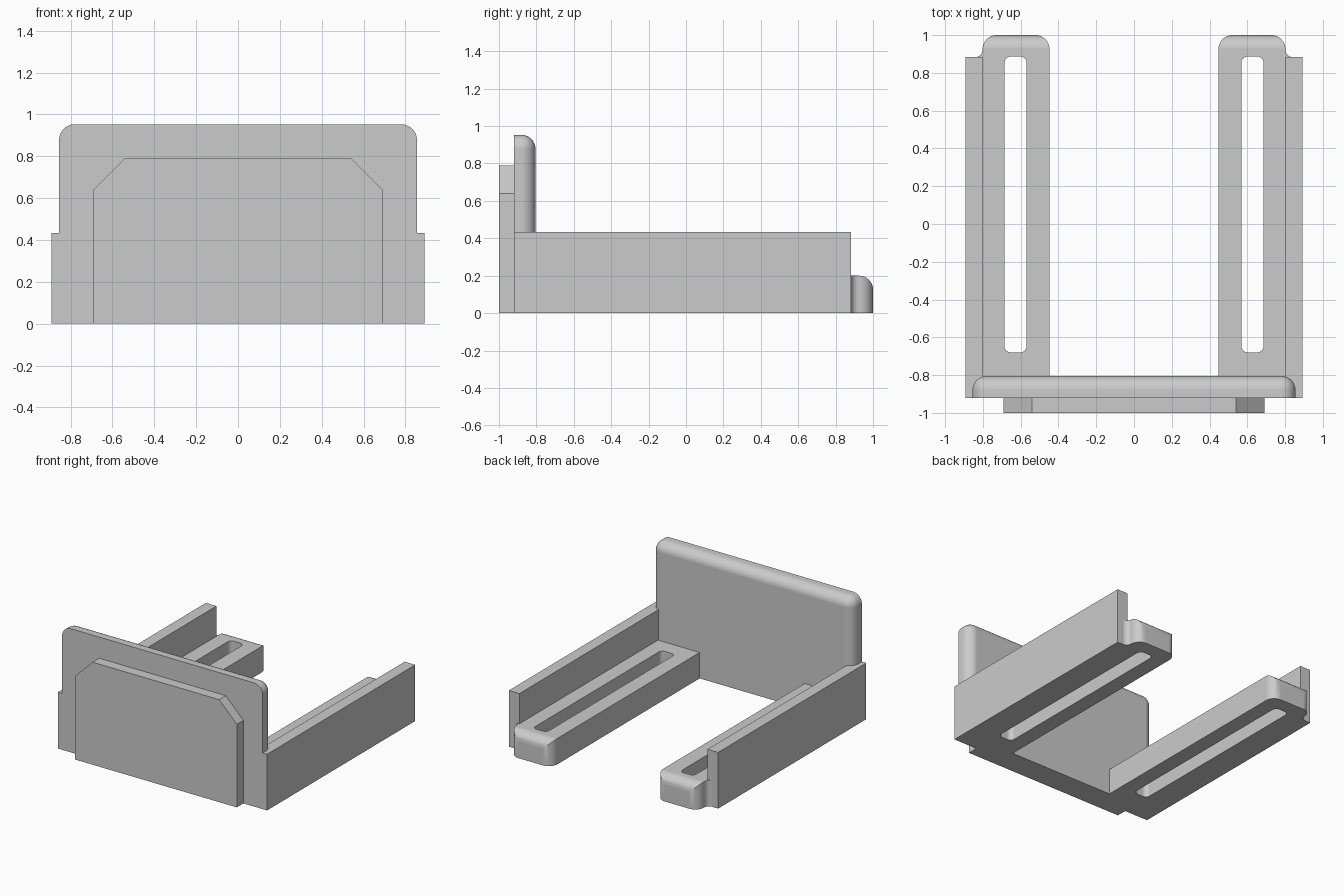
import bpy, bmesh, math
from mathutils import Vector

if "Cube" in bpy.data.objects:
    bpy.data.objects.remove(bpy.data.objects["Cube"], do_unlink=True)

grey = bpy.data.materials.new("plain grey")
grey.use_nodes = True
COLOUR = (0.6, 0.6, 0.6, 1)
grey.diffuse_color = COLOUR
grey.node_tree.nodes["Principled BSDF"].inputs["Base Color"].default_value = COLOUR


def link(name, bm):
    bmesh.ops.recalc_face_normals(bm, faces=bm.faces)
    mesh = bpy.data.meshes.new(name)
    bm.to_mesh(mesh)
    bm.free()
    mesh.materials.append(grey)
    obj = bpy.data.objects.new(name, mesh)
    bpy.context.collection.objects.link(obj)
    return obj


def box(name, lo, hi, radius=0, rule=None, segments=12):
    """Box between two corners; edges picked by the rule are rounded."""
    lo, hi = Vector(lo), Vector(hi)
    bm = bmesh.new()
    bmesh.ops.create_cube(bm, size=1)
    for v in bm.verts:
        v.co = Vector([h if c > 0 else l for c, l, h in zip(v.co, lo, hi)])
    if rule:
        same = lambda e, i, value: all(abs(v.co[i] - value) < 1e-4 for v in e.verts)
        edges = [e for e in bm.edges if rule(e, same, lo, hi)]
        bmesh.ops.bevel(bm, geom=edges, offset=radius, segments=segments,
                        profile=0.5, affect='EDGES', clamp_overlap=True)
    return link(name, bm)


def prism(name, points, place, depth):
    """Extrude a 2D outline along a vector."""
    bm = bmesh.new()
    face = bm.faces.new([bm.verts.new(place(a, b)) for a, b in points])
    made = bmesh.ops.extrude_face_region(bm, geom=[face])["geom"]
    bmesh.ops.translate(bm, vec=depth, verts=[g for g in made if isinstance(g, bmesh.types.BMVert)])
    return link(name, bm)


def finish(obj, mirrored=False):
    bpy.ops.object.select_all(action='DESELECT')
    obj.select_set(True)
    bpy.context.view_layer.objects.active = obj
    bpy.ops.object.shade_smooth_by_angle(angle=math.radians(30))
    if mirrored:
        obj.modifiers.new("Mirror", 'MIRROR').use_mirror_merge = False
    obj.modifiers.new("Flat face normals", 'WEIGHTED_NORMAL').keep_sharp = True


def back_edges(e, same, lo, hi):
    return same(e, 1, hi.y) and not same(e, 2, lo.z)


def upright_edges(e, same, lo, hi):
    return abs(e.verts[0].co.z - e.verts[1].co.z) > 0.01


def plate_edges(e, same, lo, hi):
    top_corner = same(e, 2, hi.z) and abs(e.verts[0].co.y - e.verts[1].co.y) > 0.01
    return top_corner or back_edges(e, same, lo, hi)


# Upright plate with rounded rear rim
finish(box("upright_plate", (-0.855, -0.92, 0), (0.855, -0.805, 0.953), 0.075, plate_edges))

# Front panel with chamfered top corners
half = [(0.69, 0), (0.69, 0.64), (0.54, 0.79)]
outline = half + [(-x, z) for x, z in reversed(half)]
finish(prism("front_panel", outline, lambda x, z: (x, -1, z), (0, 0.08, 0)))

# Slotted base arms, rounded at the rear end
arm = box("base_arms", (0.447, -0.9, 0), (0.802, 1, 0.2), 0.075, back_edges)
cutter = box("slot_cutter", (0.568, -0.68, -0.1), (0.686, 0.887, 0.4), 0.035, upright_edges, 8)
cutter.hide_render = True
cut = arm.modifiers.new("Slot", 'BOOLEAN')
cut.operation, cut.solver, cut.object = 'DIFFERENCE', 'EXACT', cutter
bpy.context.view_layer.objects.active = arm
bpy.ops.object.modifier_apply(modifier=cut.name)
bpy.data.objects.remove(cutter, do_unlink=True)
finish(arm, True)

# Side walls
finish(box("side_walls", (0.802, -0.92, 0), (0.892, 0.883, 0.433)), True)

# Concave fillets between the arms and the wall ends
R, CX, CY = 0.04, 0.842, 0.923
arc = [(CX + R * math.cos(t), CY + R * math.sin(t))
       for t in (math.pi * (1 + i / 16) for i in range(9))]
finish(prism("wall_fillets", [(CX - R, CY - R)] + arc[::-1],
             lambda x, y: (x, y, 0), (0, 0, 0.2)), True)
